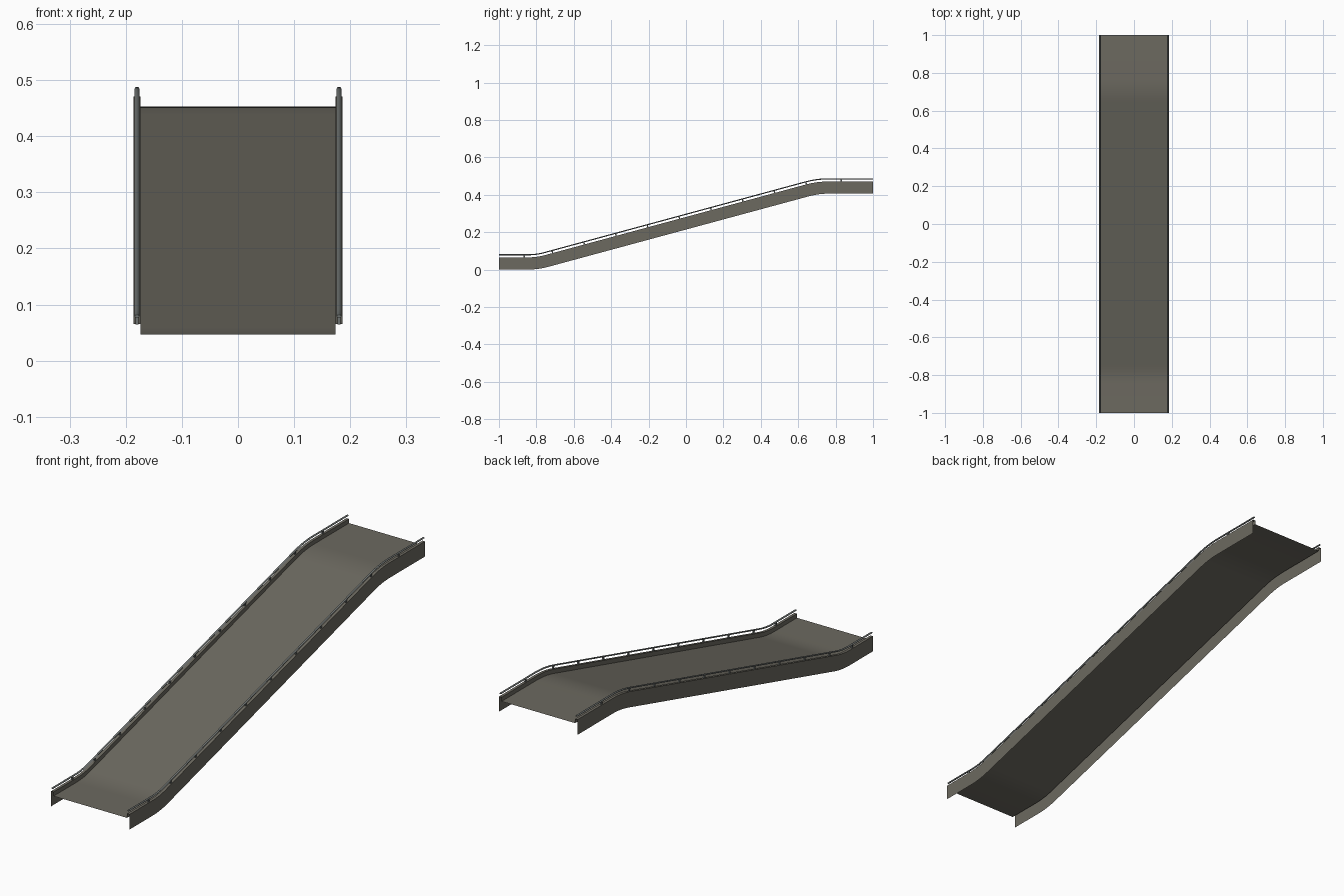
import bpy, bmesh, math

if "Cube" in bpy.data.objects:
    bpy.data.objects.remove(bpy.data.objects["Cube"])

RISE, Y0, Y1, T = 0.406, -0.79, 0.71, 0.055   # rise, lower bend, upper bend, bend half-length
SLOPE = math.atan2(RISE, Y1 - Y0)


def material(name, rgb):
    m = bpy.data.materials.new(name)
    m.diffuse_color = (*rgb, 1)
    m.use_nodes = True
    m.node_tree.nodes["Principled BSDF"].inputs["Base Color"].default_value = m.diffuse_color
    return m


stone = material("warm grey panel", (0.150, 0.142, 0.117))
metal = material("slate metal", (0.155, 0.170, 0.165))


# Side path as (y, z, angle): flat, bend, incline, bend, flat
def bend(y, z, a0, a1, n=8):
    p0 = (y - T * math.cos(a0), z - T * math.sin(a0))
    p2 = (y + T * math.cos(a1), z + T * math.sin(a1))
    out = []
    for i in range(n + 1):
        t = i / n
        w = ((1 - t) ** 2, 2 * t * (1 - t), t * t)
        out.append((w[0] * p0[0] + w[1] * y + w[2] * p2[0],
                    w[0] * p0[1] + w[1] * z + w[2] * p2[1],
                    a0 + (a1 - a0) * t))
    return out


path = [(-1, 0, 0)] + bend(Y0, 0, 0, SLOPE) + bend(Y1, RISE, SLOPE, 0) + [(1, RISE, 0)]


def place(x, h, station):
    y, z, a = station
    return (x, y - h * math.sin(a), z + h * math.cos(a))


def finish(bm, name, mat):
    me = bpy.data.meshes.new(name)
    bm.to_mesh(me)
    bm.free()
    ob = bpy.data.objects.new(name, me)
    bpy.context.collection.objects.link(ob)
    me.materials.append(mat)
    bpy.context.view_layer.objects.active = ob
    ob.select_set(True)
    bpy.ops.object.shade_smooth_by_angle(angle=math.radians(50))
    ob.select_set(False)
    return ob


# Sweep a profile of (x, height) points along the path
def sweep(name, profile, mat, closed=False):
    bm = bmesh.new()
    rows = [[bm.verts.new(place(x, h, s)) for x, h in profile] for s in path]
    n = len(profile)
    for a, b in zip(rows, rows[1:]):
        for j in range(n if closed else n - 1):
            k = (j + 1) % n
            bm.faces.new((a[j], b[j], b[k], a[k]))
    if closed:
        bm.faces.new(rows[0])
        bm.faces.new(rows[-1][::-1])
        bmesh.ops.recalc_face_normals(bm, faces=bm.faces)
    return finish(bm, name, mat)


# Station on the path at a given y
def station_at(y):
    for p, q in zip(path, path[1:]):
        if p[0] <= y <= q[0]:
            t = (y - p[0]) / (q[0] - p[0])
            return tuple(p[i] + (q[i] - p[i]) * t for i in range(3))


IN, OUT, DECK, TOP = 0.174, 0.186, 0.047, 0.065

# Walking deck
sweep("deck", [(IN, DECK), (-IN, DECK)], stone)

for side, s in (("right", 1), ("left", -1)):
    def strip(name, pts, mat):
        pts = [(s * x, h) for x, h in pts]
        sweep(side + "_" + name, pts if s > 0 else pts[::-1], mat)

    # Outer skirt, top ledge and inner kerb in one folded panel
    strip("side_panel", [(OUT, 0), (OUT, TOP), (IN, TOP), (IN, DECK)], stone)

    # Slim handrail
    ring = [(s * 0.18 + 0.0042 * math.cos(i * math.pi / 4),
             0.0790 + 0.0030 * math.sin(i * math.pi / 4)) for i in range(8)]
    sweep(side + "_handrail", ring, metal, closed=True)

    # Small brackets holding the handrail
    bm = bmesh.new()
    for i in range(11):
        st = station_at(-0.865 + i * 0.1695)
        c, sn = math.cos(st[2]), math.sin(st[2])
        lo, hi = TOP - 0.001, 0.0785
        for v in bmesh.ops.create_cube(bm, size=1)["verts"]:
            along = v.co.y * 0.007
            x, y, z = place(s * 0.18 + v.co.x * 0.006, lo if v.co.z < 0 else hi, st)
            v.co = (x, y + along * c, z + along * sn)
    finish(bm, side + "_rail_brackets", metal)
